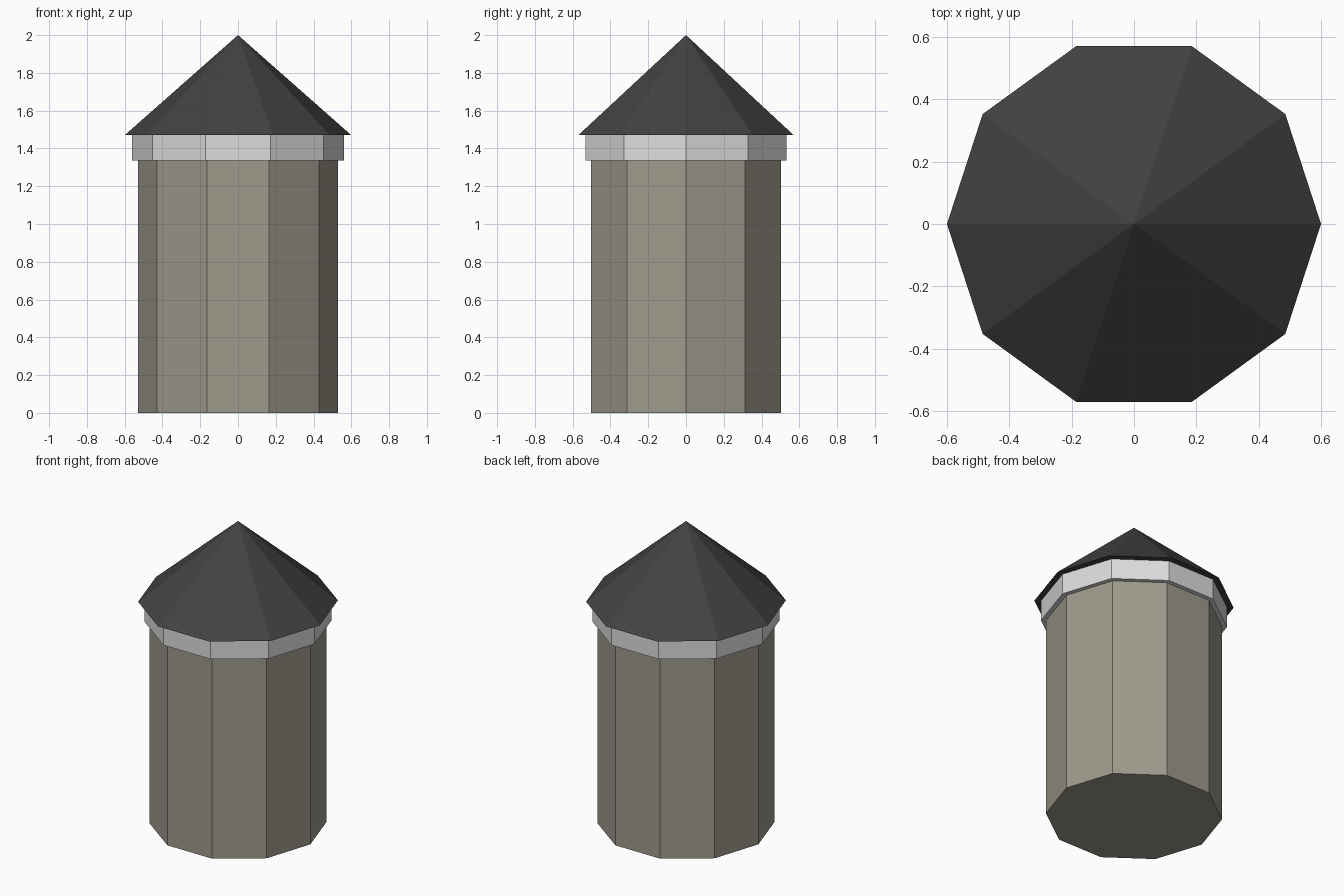
import bpy, bmesh, math
from mathutils import Matrix

if "Cube" in bpy.data.objects:
    bpy.data.objects.remove(bpy.data.objects["Cube"])

SIDES = 10


def material(name, rgb):
    m = bpy.data.materials.new(name)
    m.diffuse_color = (*rgb, 1.0)
    m.use_nodes = True
    m.node_tree.nodes["Principled BSDF"].inputs["Base Color"].default_value = m.diffuse_color
    return m


def prism(name, r_bottom, r_top, z0, z1, mat):
    """Ten-sided prism or cone with a corner on the +x axis."""
    bm = bmesh.new()
    place = Matrix.Translation((0, 0, (z0 + z1) / 2)) @ Matrix.Rotation(math.pi / 2, 4, 'Z')
    bmesh.ops.create_cone(bm, cap_ends=True, cap_tris=False, segments=SIDES,
                          radius1=r_bottom, radius2=r_top, depth=z1 - z0, matrix=place)
    bmesh.ops.remove_doubles(bm, verts=bm.verts, dist=1e-5)
    bmesh.ops.recalc_face_normals(bm, faces=bm.faces)
    mesh = bpy.data.meshes.new(name)
    bm.to_mesh(mesh)
    bm.free()
    mesh.materials.append(mat)
    obj = bpy.data.objects.new(name, mesh)
    bpy.context.collection.objects.link(obj)
    return obj


stone = material("warm grey stone", (0.34, 0.32, 0.26))
trim = material("light grey trim", (0.72, 0.72, 0.72))
slate = material("dark slate", (0.055, 0.055, 0.055))

# Tower body, trim band under the eaves, pointed roof
prism("tower_body", 0.53, 0.53, 0.0, 1.335, stone)
prism("trim_band", 0.56, 0.56, 1.335, 1.47, trim)
prism("roof", 0.60, 0.0, 1.47, 2.0, slate)
